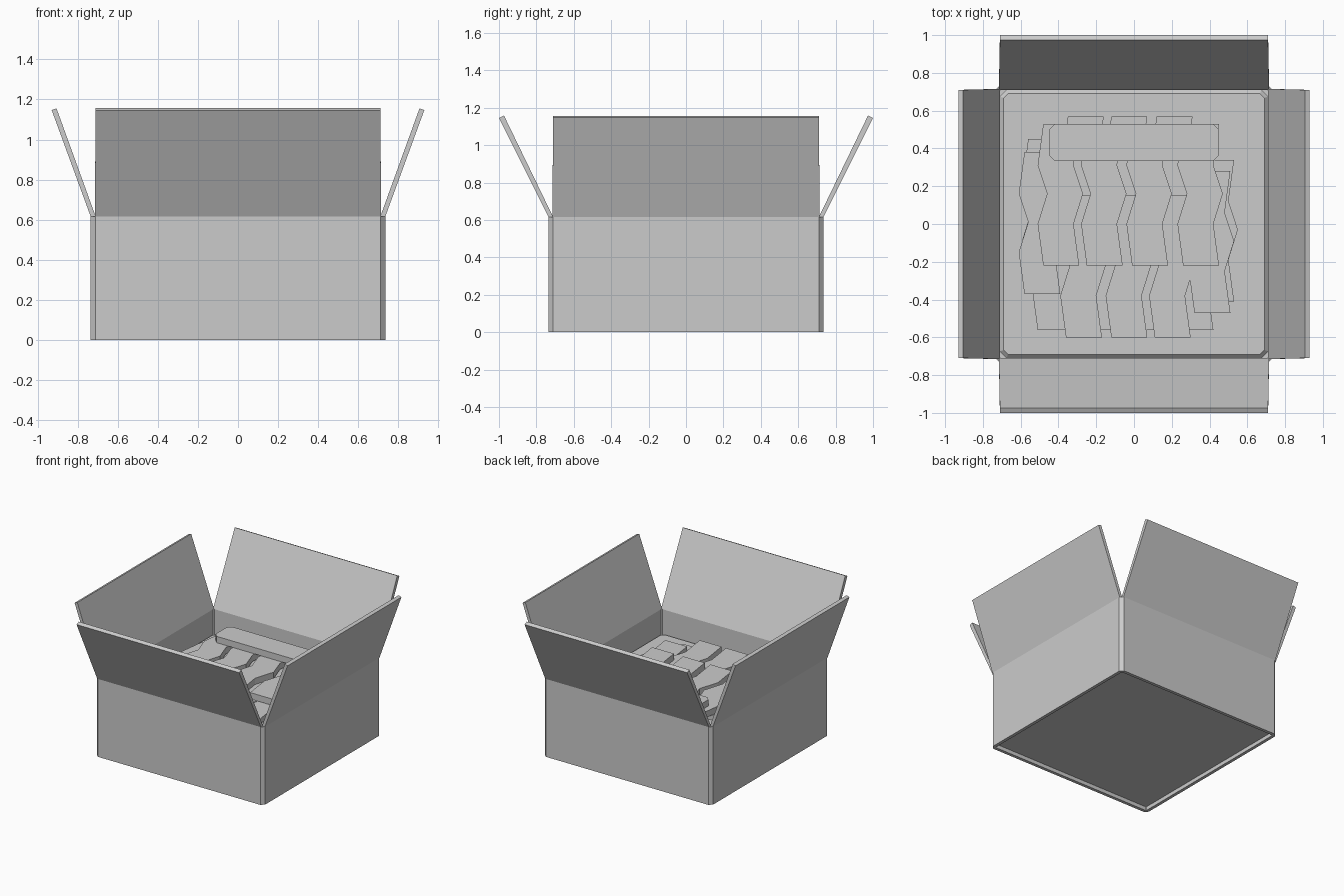
import bpy, bmesh, math

if "Cube" in bpy.data.objects:
    bpy.data.objects.remove(bpy.data.objects["Cube"])


def finish(name, bm):
    bmesh.ops.recalc_face_normals(bm, faces=bm.faces)
    mesh = bpy.data.meshes.new(name)
    bm.to_mesh(mesh)
    bm.free()
    ob = bpy.data.objects.new(name, mesh)
    bpy.context.collection.objects.link(ob)
    return ob


def prism(name, outline, z0, z1, top_bevel=0.0):
    """Extrude a flat outline upward, optionally bevelling the top rim."""
    bm = bmesh.new()
    base = bm.faces.new([bm.verts.new((x, y, z0)) for x, y in outline])
    ext = bmesh.ops.extrude_face_region(bm, geom=[base], use_keep_orig=True)
    top = [v for v in ext["geom"] if isinstance(v, bmesh.types.BMVert)]
    for v in top:
        v.co.z = z1
    if top_bevel:
        rim = [e for e in bm.edges if e.verts[0] in top and e.verts[1] in top]
        bmesh.ops.bevel(bm, geom=rim, offset=top_bevel, segments=1, affect='EDGES')
    return finish(name, bm)


def chamfered_rect(hx, hy, c, cx=0.0, cy=0.0):
    pts = [(hx, -hy + c), (hx, hy - c), (hx - c, hy), (-hx + c, hy),
           (-hx, hy - c), (-hx, -hy + c), (-hx + c, -hy), (hx - c, -hy)]
    return [(x + cx, y + cy) for x, y in pts]


H, OUT, INN = 0.615, 0.735, 0.71

# Box walls: a ring with narrow chamfered corners
bm = bmesh.new()
rings = []
for half, c in ((OUT, 0.025), (INN, 0.006)):
    for z in (0.0, H):
        rings.append([bm.verts.new((x, y, z)) for x, y in chamfered_rect(half, half, c)])
ob, ot, ib, it = rings
for i in range(8):
    j = (i + 1) % 8
    for a, b in ((ob, ot), (ot, it), (it, ib), (ib, ob)):
        bm.faces.new((a[i], a[j], b[j], b[i]))
finish("box_walls", bm)

# Recessed floor and the packed filling above it
prism("box_floor", chamfered_rect(INN, INN, 0.006), 0.03, 0.05)
prism("filling_bed", chamfered_rect(INN, INN, 0.035), 0.05, 0.43, 0.02)


# Flaps: tilted slabs, turned to each side of the box
def flap(name, section, turn):
    bm = bmesh.new()
    ends = []
    for s in (-1, 1):
        ends.append([bm.verts.new((s * w, r, z)) for r, z, w in section])
    bm.faces.new(ends[0])
    bm.faces.new(ends[1])
    for i in range(4):
        j = (i + 1) % 4
        bm.faces.new((ends[0][i], ends[0][j], ends[1][j], ends[1][i]))
    finish(name, bm).rotation_euler.z = math.radians(turn)


long_flap = [(0.71, H, 0.715), (0.735, H, 0.715), (1.0, 1.145, 0.71), (0.973, 1.158, 0.71)]
short_flap = [(0.71, H, 0.715), (0.735, H, 0.715), (0.93, 1.147, 0.71), (0.906, 1.156, 0.71)]
flap("back_flap", long_flap, 0)
flap("front_flap", long_flap, 180)
flap("left_flap", short_flap, 90)
flap("right_flap", short_flap, -90)

# Zigzag strips: (offset along y, sideways offset)
ZIGZAG = [(0.0, 0.0), (0.22, -0.03), (0.38, 0.02), (0.53, -0.03), (0.75, 0.0)]
WIDTH = 0.19


def strip(name, x, y, z0, z1):
    left = [(x + dx, y + dy) for dy, dx in ZIGZAG]
    right = [(px + WIDTH, py) for px, py in reversed(left)]
    prism(name, left + right, z0, z1)


layers = [
    ("bottom_strip", [(-0.51, -0.56), (-0.27, -0.56), (-0.03, -0.56), (0.23, -0.56),
                      (-0.56, -0.30), (0.34, -0.41)], 0.43, 0.475),
    ("back_strip", [(-0.35, -0.18), (-0.12, -0.18), (0.12, -0.18)], 0.45, 0.505),
    ("front_strip", [(-0.36, -0.60), (-0.12, -0.60), (0.11, -0.60)], 0.475, 0.52),
    ("side_strip", [(-0.58, -0.37), (0.32, -0.47)], 0.475, 0.515),
    ("top_strip", [(-0.48, -0.22), (-0.25, -0.22), (-0.01, -0.22), (0.26, -0.22)], 0.52, 0.57),
]
for name, places, z0, z1 in layers:
    for i, (x, y) in enumerate(places):
        strip(f"{name}_{i + 1}", x, y, z0, z1)

# Long bar lying across the strips
prism("cross_bar", chamfered_rect(0.45, 0.098, 0.03, 0.0, 0.432), 0.57, 0.62)
